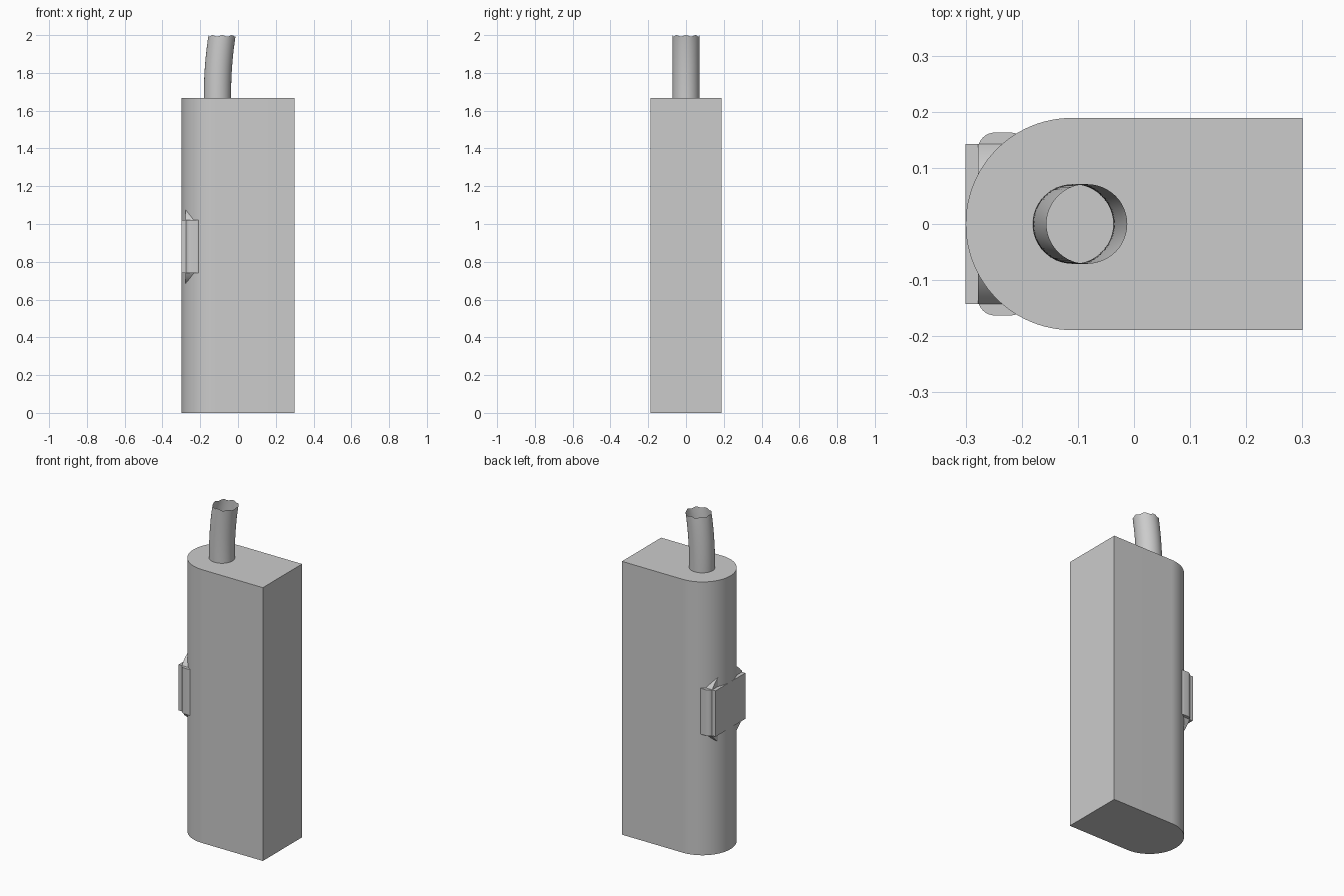
import bpy, bmesh, math
from mathutils import Vector

cube = bpy.data.objects.get("Cube")
if cube:
    bpy.data.objects.remove(cube, do_unlink=True)

grey = bpy.data.materials.new("plain grey")
grey.use_nodes = True
colour = (0.6, 0.6, 0.6, 1)
grey.diffuse_color = colour
grey.node_tree.nodes["Principled BSDF"].inputs["Base Color"].default_value = colour


def finish(name, bm):
    """Turn a bmesh into a smooth-by-angle grey object."""
    bmesh.ops.recalc_face_normals(bm, faces=bm.faces)
    mesh = bpy.data.meshes.new(name)
    bm.to_mesh(mesh)
    bm.free()
    mesh.materials.append(grey)
    obj = bpy.data.objects.new(name, mesh)
    bpy.context.collection.objects.link(obj)
    bpy.ops.object.select_all(action="DESELECT")
    obj.select_set(True)
    bpy.context.view_layer.objects.active = obj
    bpy.ops.object.shade_smooth_by_angle(angle=math.radians(30))
    return obj


def prism(name, outline, offset):
    """Extrude a closed outline along an offset vector."""
    bm = bmesh.new()
    face = bm.faces.new([bm.verts.new(p) for p in outline])
    result = bmesh.ops.extrude_face_region(bm, geom=[face], use_keep_orig=True)
    moved = [v for v in result["geom"] if isinstance(v, bmesh.types.BMVert)]
    bmesh.ops.translate(bm, verts=moved, vec=Vector(offset))
    return finish(name, bm)


def arc(cx, cy, radius, start, end, steps):
    """Points on an arc, angles in degrees."""
    angles = [math.radians(start + (end - start) * i / steps) for i in range(steps + 1)]
    return [(cx + radius * math.cos(a), cy + radius * math.sin(a)) for a in angles]


# Main body: square at one end, half round at the other
half = 0.189
body = arc(-0.111, 0, half, 90, 270, 48) + [(0.3, -half), (0.3, half)]
prism("body", [(x, y, 0) for x, y in body], (0, 0, 1.667))

# Clip: flat cover plate
low, high, mid = 0.74, 1.02, 0.88
plate = [(-0.3, -0.143), (-0.277, -0.143), (-0.277, 0.143), (-0.3, 0.143)]
prism("clip_plate", [(x, y, low) for x, y in plate], (0, 0, high - low))

# Clip: rounded block behind the plate
r = 0.03
block = []
for i, (cx, cy) in enumerate([(-0.22, 0.133), (-0.248, 0.133),
                              (-0.248, -0.133), (-0.22, -0.133)]):
    block += arc(cx, cy, r, 90 * i, 90 * i + 90, 8)
prism("clip_block", [(x, y, low) for x, y in block], (0, 0, high - low))

# Clip: arched mount that shows above and below the block
reach = math.degrees(math.acos(0.143 / 0.167))
mount = arc(0, mid + 0.054, 0.167, reach, 180 - reach, 24)
mount += arc(0, mid - 0.054, 0.167, 180 + reach, 360 - reach, 24)
prism("clip_mount", [(-0.278, y, z) for y, z in mount], (0.08, 0, 0))

# Outlet pipe: open thin tube, bending gently, with a slightly uneven rim
bm = bmesh.new()
sides, levels, base, top = 48, 16, 1.66, 2.0
rings = []
for j in range(levels + 1):
    t = j / levels
    ring = []
    for i in range(sides):
        a = math.tau * i / sides
        bend = 0.025 * t ** 2.2
        ripple = 0.004 * (1 - math.cos(8 * a)) * t ** 12
        ring.append(bm.verts.new((-0.109 + bend + 0.072 * math.cos(a),
                                  0.071 * math.sin(a),
                                  base + (top - base) * t - ripple)))
    rings.append(ring)
for lower, upper in zip(rings, rings[1:]):
    for i in range(sides):
        k = (i + 1) % sides
        bm.faces.new((lower[i], lower[k], upper[k], upper[i]))
finish("outlet_pipe", bm)
